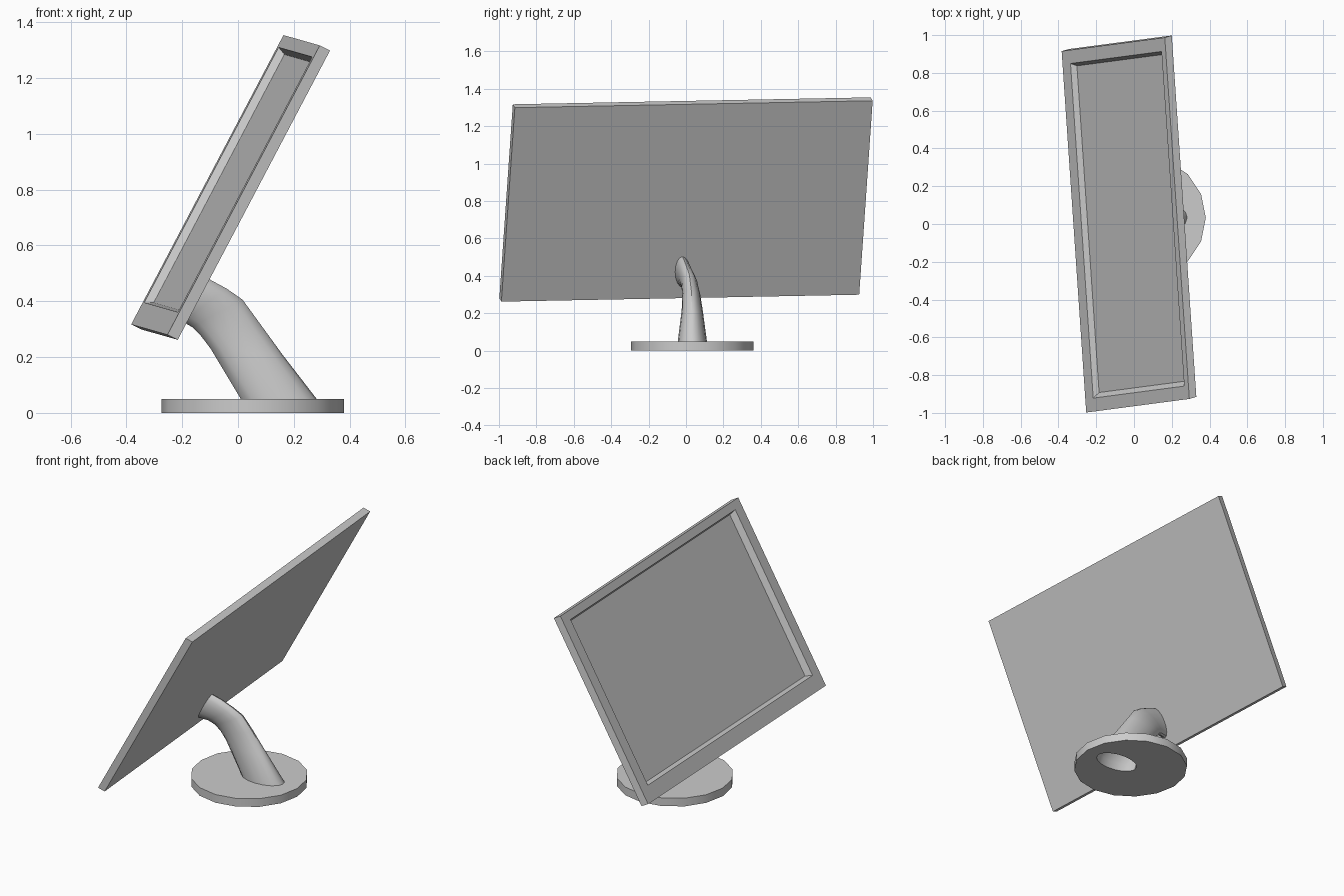
import bpy, bmesh, math
from mathutils import Vector

if "Cube" in bpy.data.objects:
    bpy.data.objects.remove(bpy.data.objects["Cube"])

N = 16  # sides of the disc and arm


def loft(name, rings, caps=(False, False), smooth=False):
    """Bridge a list of equal-length point rings, optionally capping the ends."""
    bm = bmesh.new()
    loops = [[bm.verts.new(p) for p in ring] for ring in rings]
    n = len(loops[0])
    for a, b in zip(loops, loops[1:]):
        for i in range(n):
            j = (i + 1) % n
            bm.faces.new((a[i], a[j], b[j], b[i]))
    if caps[0]:
        bm.faces.new(loops[0][::-1])
    if caps[1]:
        bm.faces.new(loops[-1])
    bmesh.ops.recalc_face_normals(bm, faces=bm.faces)
    mesh = bpy.data.meshes.new(name)
    bm.to_mesh(mesh)
    bm.free()
    obj = bpy.data.objects.new(name, mesh)
    bpy.context.collection.objects.link(obj)
    if smooth:
        bpy.ops.object.select_all(action='DESELECT')
        obj.select_set(True)
        bpy.context.view_layer.objects.active = obj
        bpy.ops.object.shade_smooth_by_angle(angle=math.radians(35))
    return obj


def oval(left, right, y, half_y):
    """Oval ring between two (x, z) points, with a given half width in y."""
    l, r = Vector((left[0], y, left[1])), Vector((right[0], y, right[1]))
    mid, half, side = (l + r) / 2, (r - l) / 2, Vector((0, half_y, 0))
    return [mid + half * math.cos(t) + side * math.sin(t)
            for t in (2 * math.pi * i / N for i in range(N))]


# Curved, tapering arm from the base to the back of the panel
arm = [
    oval((0.025, 0.0), (0.297, 0.0), 0.035, 0.079),
    oval((0.01, 0.05), (0.282, 0.05), 0.034, 0.078),
    oval((-0.098, 0.23), (0.16, 0.208), 0.033, 0.056),
    oval((-0.132, 0.275), (0.075, 0.325), 0.028, 0.048),
    oval((-0.165, 0.308), (0.016, 0.406), 0.018, 0.044),
    oval((-0.2, 0.328), (-0.04, 0.445), 0.004, 0.042),
    oval((-0.225, 0.335), (-0.11, 0.483), -0.01, 0.04),
    oval((-0.255, 0.34), (-0.172, 0.505), -0.02, 0.04),
]
loft("arm", arm, smooth=True)

# Round base with the arm's opening left through it
disc = [oval((-0.274, z), (0.38, z), 0.033, 0.327) for z in (0.0, 0.05)]
loft("base", [arm[0], disc[0], disc[1], arm[1]], smooth=True)

# Tilted panel: a along the width, b up the face, c into the thickness
ORIGIN = Vector((-0.253, -0.998, 0.28))
U = Vector((-0.13, 1.913, 0.037))
V = Vector((0.546, 0.072, 1.037))
W = Vector((0.037, 0.011, -0.018))


def rect(a0, a1, b0, b1, c):
    return [ORIGIN + U * a + V * b + W * c
            for a, b in ((a0, b0), (a1, b0), (a1, b1), (a0, b1))]


loft("panel", [
    rect(0, 1, 0, 1, 1),                        # back
    rect(0, 1, 0, 1, 0),                        # front edge
    rect(0.037, 0.963, 0.077, 0.959, 0),        # inner rim
    rect(0.048, 0.952, 0.089, 0.947, 0.7),      # recessed screen
], caps=(True, True))
